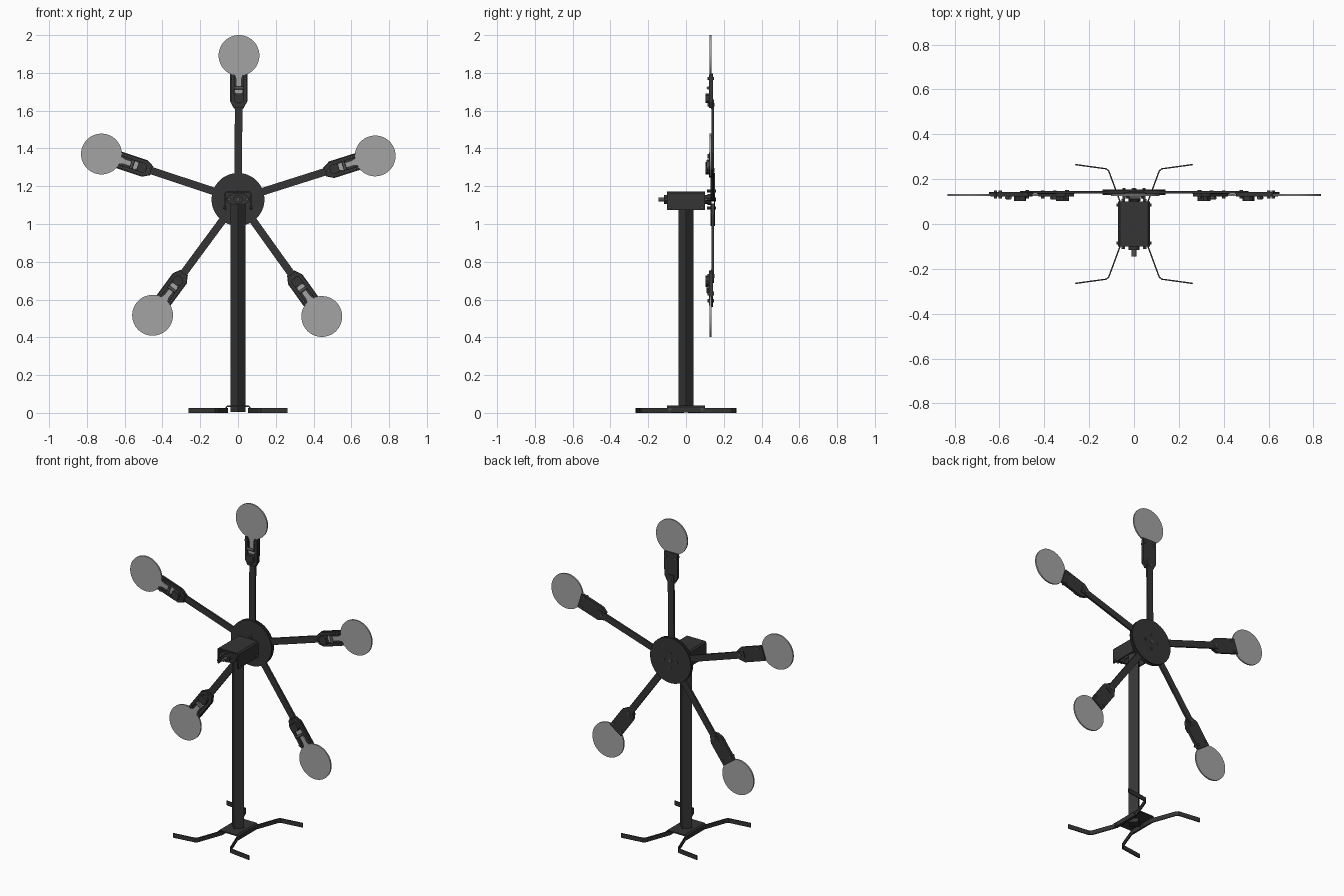
import bpy, bmesh
from math import radians, pi, sin, cos
from mathutils import Matrix, Vector

cube = bpy.data.objects.get("Cube")
if cube:
    bpy.data.objects.remove(cube)


def material(name, value):
    m = bpy.data.materials.new(name)
    m.use_nodes = True
    colour = (value, value, value, 1)
    m.diffuse_color = colour
    m.node_tree.nodes["Principled BSDF"].inputs["Base Color"].default_value = colour
    return m


BLACK = material("black steel", 0.035)
BOLT = material("bolt steel", 0.08)
GREY = material("target grey", 0.37)
HUB_Z = 1.13


def finish(name, bm, mat, matrix=None, smooth=False):
    bmesh.ops.recalc_face_normals(bm, faces=bm.faces)
    me = bpy.data.meshes.new(name)
    bm.to_mesh(me)
    bm.free()
    me.materials.append(mat)
    ob = bpy.data.objects.new(name, me)
    bpy.context.collection.objects.link(ob)
    if matrix:
        ob.matrix_world = matrix
    if smooth:
        bpy.ops.object.select_all(action="DESELECT")
        ob.select_set(True)
        bpy.context.view_layer.objects.active = ob
        bpy.ops.object.shade_smooth_by_angle(angle=radians(35))
    return ob


def prism(name, outline, y0, y1, mat, matrix=None, smooth=False):
    """Extrude an (x, z) outline along y."""
    bm = bmesh.new()
    face = bm.faces.new([bm.verts.new((x, y0, z)) for x, z in outline])
    ext = bmesh.ops.extrude_face_region(bm, geom=[face])
    verts = [g for g in ext["geom"] if isinstance(g, bmesh.types.BMVert)]
    bmesh.ops.translate(bm, verts=verts, vec=(0, y1 - y0, 0))
    return finish(name, bm, mat, matrix, smooth)


def rod(name, a, b, radius, mat, sides=16, matrix=None):
    """Cylinder between two points."""
    a, b = Vector(a), Vector(b)
    d = b - a
    place = Matrix.Translation((a + b) / 2) @ d.to_track_quat("Z", "Y").to_matrix().to_4x4()
    bm = bmesh.new()
    bmesh.ops.create_cone(bm, cap_ends=True, segments=sides, radius1=radius,
                          radius2=radius, depth=d.length, matrix=place)
    return finish(name, bm, mat, matrix, sides > 8)


def rect(x0, x1, z0, z1):
    return [(x0, z0), (x1, z0), (x1, z1), (x0, z1)]


def mirrored(right):
    """Complete a right-hand outline with its mirror image."""
    return right + [(-x, z) for x, z in reversed(right)]


def channel(name, half, z0, z1, wall):
    """Inverted U channel running front to back."""
    c = 0.008
    return prism(name, mirrored([(half - wall, z1 - wall), (half - wall, z0), (half, z0),
                                 (half, z1 - c), (half - c, z1)]), -0.1, 0.1, BLACK)


# Base channel, feet and upright post
channel("base_channel", 0.066, 0.003, 0.038, 0.007)
for sx in (-1, 1):
    for sy in (-1, 1):
        path = [(0.055, 0.01), (0.055, 0.08), (0.066, 0.11), (0.112, 0.235),
                (0.123, 0.246), (0.262, 0.265)]
        bm = bmesh.new()
        pairs = [[bm.verts.new((sx * x, sy * y, z)) for z in (0, 0.027)] for x, y in path]
        for p, q in zip(pairs, pairs[1:]):
            bm.faces.new((p[0], q[0], q[1], p[1]))
        leg = finish("foot_bar", bm, BLACK)
        solid = leg.modifiers.new("thickness", "SOLIDIFY")
        solid.thickness = 0.006
        solid.offset = 0
        rod("base_bolt", (sx * 0.06, sy * 0.085, 0.018), (sx * 0.073, sy * 0.085, 0.018),
            0.008, BOLT, 6)
        rod("housing_bolt", (sx * 0.06, sy * 0.085, 1.087), (sx * 0.079, sy * 0.085, 1.087),
            0.008, BOLT, 6)

bm = bmesh.new()
bmesh.ops.create_cube(bm, size=1, matrix=Matrix.Translation((0, 0, 0.556))
                      @ Matrix.Rotation(pi / 4, 4, "Z") @ Matrix.Diagonal((0.057, 0.057, 1.1, 1)))
finish("post", bm, BLACK)

# Bearing housing, flange bearings and shaft
channel("bearing_housing", 0.071, 1.075, 1.172, 0.008)
flange = mirrored([(0.025, 1.1), (0.06, 1.118), (0.06, 1.142), (0.025, 1.162)])
for y, s in ((-0.095, -1), (0.095, 1)):
    prism("bearing_flange", flange, y - 0.006, y + 0.006, BLACK)
    rod("bearing_collar", (0, y, HUB_Z), (0, y + s * 0.022, HUB_Z), 0.024, BLACK, 24)
    for x in (-0.047, 0.047):
        rod("flange_bolt", (x, y, HUB_Z), (x, y + s * 0.016, HUB_Z), 0.009, BOLT, 6)
rod("shaft", (0, -0.145, HUB_Z), (0, 0.158, HUB_Z), 0.011, BOLT)

# Hub plates clamp the arms
for y in (0.129, 0.147):
    rod("hub_plate", (0, y, HUB_Z), (0, y + 0.007, HUB_Z), 0.14, BLACK, 64)
rod("hub_collar", (0, 0.115, HUB_Z), (0, 0.13, HUB_Z), 0.03, BLACK, 24)
for i in range(4):
    a = i * pi / 2
    x, z = 0.045 * cos(a), HUB_Z + 0.045 * sin(a)
    rod("hub_bolt", (x, 0.112, z), (x, 0.16, z), 0.007, BOLT, 6)

# Five arms, each with a holder and a swinging disc target
for i in range(5):
    m = Matrix.Translation((0, 0, HUB_Z)) @ Matrix.Rotation(radians(72 * i + 0.4), 4, "Y")
    prism("arm", rect(-0.02, 0.02, 0.04, 0.53), 0.135, 0.147, BLACK, m)
    prism("holder_plate", mirrored([(0.024, 0.48), (0.046, 0.52), (0.046, 0.667)]),
          0.133, 0.143, BLACK, m)
    prism("holder_front", mirrored([(0.024, 0.485), (0.042, 0.515), (0.042, 0.535)]),
          0.123, 0.133, BLACK, m)
    prism("pivot_block", mirrored([(0.015, 0.512), (0.026, 0.522), (0.026, 0.55), (0.015, 0.56)]),
          0.103, 0.124, BLACK, m)
    for s in (-1, 1):
        prism("holder_cheek", rect(s * 0.024, s * 0.042, 0.535, 0.66), 0.122, 0.133, BLACK, m)
        rod("holder_bolt", (s * 0.033, 0.113, 0.64), (s * 0.033, 0.149, 0.64), 0.008, BOLT, 6, m)
    rod("arm_bolt", (0, 0.114, 0.502), (0, 0.152, 0.502), 0.009, BOLT, 6, m)
    rod("pivot_pin", (-0.024, 0.117, 0.59), (0.024, 0.117, 0.59), 0.008, BOLT, 12, m)
    # Paddle: disc with a flared stem
    prism("target_stem", mirrored([(0.016, 0.555), (0.023, 0.575), (0.014, 0.595),
                                   (0.014, 0.635), (0.024, 0.668)]), 0.125, 0.133, GREY, m)
    rod("target_disc", (0, 0.125, 0.762), (0, 0.134, 0.762), 0.108, GREY, 64, m)
